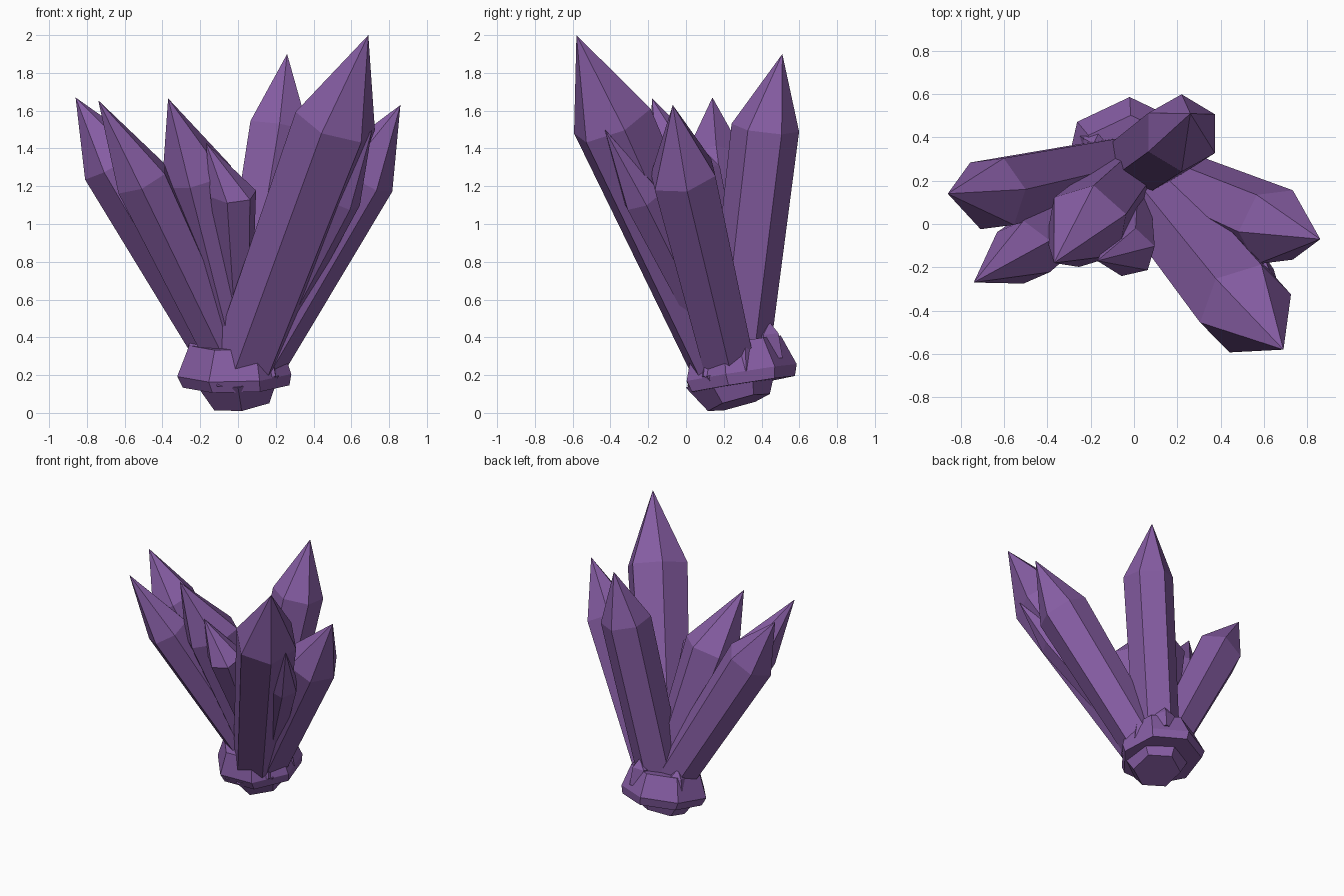
import bpy, bmesh, math
from mathutils import Vector

cube = bpy.data.objects.get("Cube")
if cube:
    bpy.data.objects.remove(cube, do_unlink=True)

purple = bpy.data.materials.new("amethyst purple")
purple.use_nodes = True
colour = (0.24, 0.11, 0.37, 1)
purple.diffuse_color = colour
bsdf = purple.node_tree.nodes["Principled BSDF"]
bsdf.inputs["Base Color"].default_value = colour
bsdf.inputs["Roughness"].default_value = 0.6


def faceted(name, rings, roll=0, tip=None, sides=6):
    """Loft flat-sided rings (centre, radius) square to their axis; cap or point the end."""
    bm = bmesh.new()
    axis = (Vector(rings[-1][0]) - Vector(rings[0][0])).normalized()
    u = (Vector((1, 0, 0)) - axis * axis.x).normalized()
    v = axis.cross(u)
    loops = []
    for centre, radius in rings:
        loop = []
        for i in range(sides):
            a = math.radians(roll) + math.tau * i / sides
            offset = (u * math.cos(a) + v * math.sin(a)) * radius
            loop.append(bm.verts.new(Vector(centre) + offset))
        loops.append(loop)
    for low, high in zip(loops, loops[1:]):
        for i in range(sides):
            j = (i + 1) % sides
            bm.faces.new((low[i], low[j], high[j], high[i]))
    bm.faces.new(loops[0][::-1])
    if tip:
        point = bm.verts.new(tip)
        for i in range(sides):
            bm.faces.new((loops[-1][i], loops[-1][(i + 1) % sides], point))
    else:
        bm.faces.new(loops[-1])
    bmesh.ops.recalc_face_normals(bm, faces=bm.faces)
    mesh = bpy.data.meshes.new(name)
    bm.to_mesh(mesh)
    bm.free()
    mesh.materials.append(purple)
    obj = bpy.data.objects.new(name, mesh)
    bpy.context.collection.objects.link(obj)


# Crystals: root, root radius, shoulder, shoulder radius, tip, roll
crystals = {
    "tallest_crystal": ((.04, .19, .27), .185, (.515, -.39, 1.545), .225, (.69, -.58, 2.0), 10),
    "rear_crystal": ((.01, .27, .25), .165, (.22, .42, 1.51), .18, (.26, .51, 1.9), 30),
    "left_crystal": ((.08, .23, .24), .155, (.65, -.015, 1.26), .19, (.86, -.07, 1.63), 0),
    "right_rear_crystal": ((-.04, .28, .24), .14, (-.655, .14, 1.325), .18, (-.86, .14, 1.67), 10),
    "right_front_crystal": ((-.05, .23, .28), .12, (-.51, -.13, 1.24), .155, (-.74, -.27, 1.655), 30),
    "front_crystal": ((.01, .25, .28), .13, (-.22, -.01, 1.25), .2, (-.37, -.18, 1.665), 20),
    "small_front_crystal": ((.01, .22, .35), .06, (-.025, -.13, 1.16), .125, (-.17, -.17, 1.43), 15),
    "small_left_crystal": ((.11, .2, .28), .08, (.54, -.23, 1.14), .115, (.71, -.43, 1.5), 0),
}
for name, (root, r0, shoulder, r1, tip, roll) in crystals.items():
    faceted(name, [(root, r0), (shoulder, r1)], roll, tip)

# Tilted, chunky base with a smaller foot below
faceted("base_rock", [((-.01, .29, .15), .29), ((-.02, .28, .21), .31),
                      ((-.015, .255, .37), .25)], 90, sides=7)
faceted("base_foot", [((.02, .28, .055), .17), ((0, .24, .2), .25)], 30)

# Broken shards leaning inwards around the base rim
for i, (angle, height) in enumerate([(10, .41), (60, .48), (150, .44),
                                     (195, .42), (250, .33), (320, .38)]):
    a = math.radians(angle)
    out = Vector((math.cos(a), math.sin(a), 0))
    root = Vector((-.015, .27, height - .2)) + out * .2
    shoulder = root - out * .02 + Vector((0, 0, .13))
    faceted(f"rim_shard_{i + 1}", [(root, .08), (shoulder, .075)], angle,
            shoulder + out * .02 + Vector((0, 0, .07)), 5)
